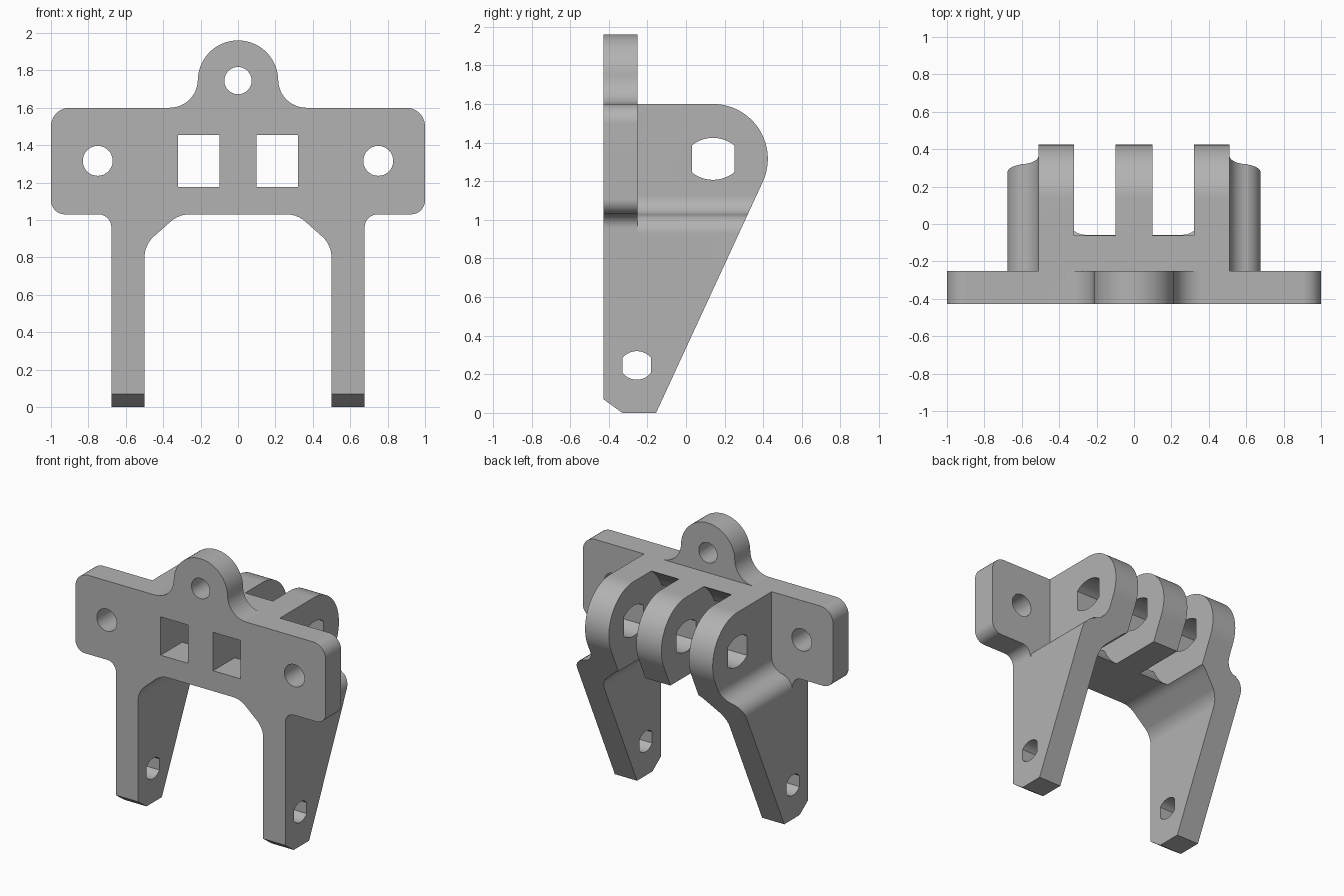
import bpy, bmesh
from math import cos, sin, radians, degrees, asin, hypot, atan2

if "Cube" in bpy.data.objects:
    bpy.data.objects.remove(bpy.data.objects["Cube"])

grey = bpy.data.materials.new("plain grey")
grey.use_nodes = True
grey.diffuse_color = (0.45, 0.45, 0.45, 1)
grey.node_tree.nodes["Principled BSDF"].inputs["Base Color"].default_value = (0.45, 0.45, 0.45, 1)

FRONT, BACK = -0.427, 0.5
PLATE_BACK = -0.25
TOP, UNDER = 1.6, 1.03
PIVOT = (0.14, 1.316)
LUG_R = TOP - PIVOT[1]


def arc(cx, cz, r, a0, a1, n=10):
    """Points on an arc, angles in degrees."""
    return [(cx + r * cos(radians(a0 + (a1 - a0) * i / n)),
             cz + r * sin(radians(a0 + (a1 - a0) * i / n))) for i in range(n + 1)]


def mirrored(half):
    """Close a half outline by mirroring it across x = 0."""
    return half + [(-x, z) for x, z in reversed(half) if abs(x) > 1e-5]


def prism(name, outline, axis, lo, hi):
    """Extrude a front (x, z) outline along y, or a side (y, z) outline along x."""
    bm = bmesh.new()
    place = (lambda p: (p[0], lo, p[1])) if axis == "y" else (lambda p: (lo, p[0], p[1]))
    face = bm.faces.new([bm.verts.new(place(p)) for p in outline])
    moved = bmesh.ops.extrude_face_region(bm, geom=[face])["geom"]
    step = (0, hi - lo, 0) if axis == "y" else (hi - lo, 0, 0)
    bmesh.ops.translate(bm, vec=step, verts=[v for v in moved if isinstance(v, bmesh.types.BMVert)])
    bmesh.ops.remove_doubles(bm, verts=bm.verts, dist=1e-5)
    bmesh.ops.recalc_face_normals(bm, faces=bm.faces)
    mesh = bpy.data.meshes.new(name)
    bm.to_mesh(mesh)
    bm.free()
    mesh.materials.append(grey)
    ob = bpy.data.objects.new(name, mesh)
    bpy.context.collection.objects.link(ob)
    return ob


def combine(target, tool, operation):
    """Apply a boolean and discard the tool."""
    bpy.context.view_layer.objects.active = target
    mod = target.modifiers.new("shape", "BOOLEAN")
    mod.operation, mod.solver, mod.object = operation, "EXACT", tool
    bpy.ops.object.modifier_apply(modifier=mod.name)
    bpy.data.objects.remove(tool)


def barrel(cy, cz, w, h, f):
    """Hole outline with upright flats and bowed top and bottom."""
    s = h - f
    r = (w * w + s * s) / (2 * s)
    a = degrees(asin(w / r))
    return (arc(cy, cz + h - r, r, 90 - a, 90 + a) +
            arc(cy, cz - h + r, r, 270 - a, 270 + a))


# Legs and hinge block: arch outline, from the crown down the leg and back up
arch = [(0.0, UNDER)] + arc(0.26, UNDER - 0.15, 0.15, 90, 45, 5) + arc(0.35, 0.8, 0.15, 45, 0, 5)
shoulder = arc(0.58, 0.93, 0.097, 0, 90) + arc(0.61, 1.127, 0.1, 270, 180)
block = [*arch, (0.5, -0.1), (0.677, -0.1), *shoulder, (0.51, TOP), (0.0, TOP)]
bracket = prism("hinge_bracket", mirrored(block), "y", FRONT, BACK)

# Side silhouette: sloping back edge tangent to the rounded lug
heel = (-0.155, 0.0)
dy, dz = PIVOT[0] - heel[0], PIVOT[1]
tangent = degrees(atan2(dz, dy) - asin(LUG_R / hypot(dy, dz))) - 90
side = [(FRONT, 0.07), (-0.33, 0.0), heel, *arc(*PIVOT, LUG_R, tangent, 90, 24), (FRONT, TOP)]
combine(bracket, prism("side_shape", side, "x", -0.9, 0.9), "INTERSECT")

# Front plate with rounded corners and a top eye
plate = [(0.0, UNDER), (0.56, UNDER), (0.56, 0.9), (0.677, 0.9)]
plate += arc(0.747, 0.96, 0.07, 180, 90)
plate += arc(0.925, UNDER + 0.075, 0.075, -90, 0)
plate += arc(0.9, TOP - 0.1, 0.1, 0, 90)
plate += arc(0.365, TOP + 0.15, 0.15, 270, 180, 12)
plate += arc(0, 1.745, 0.215, 0, 90, 16)
combine(bracket, prism("front_plate", mirrored(plate), "y", FRONT, PLATE_BACK), "UNION")

# Hinge slots with clearance round the pivot, opening forward as windows
clear, half = 0.348, 0.1385
a = 180 - degrees(asin(half / clear))
keyhole = arc(*PIVOT, clear, -a, a, 48) + [(-0.6, PIVOT[1] + half), (-0.6, PIVOT[1] - half)]
for x in (-0.32, 0.1):
    combine(bracket, prism("slot", keyhole, "x", x, x + 0.22), "DIFFERENCE")

# Screw holes through the plate
for x, z, r in ((-0.75, 1.316, 0.08), (0.75, 1.316, 0.08), (0, 1.745, 0.073)):
    combine(bracket, prism("screw_hole", arc(x, z, r, 0, 348.75, 31), "y", -0.6, -0.1), "DIFFERENCE")

# Pivot hole and leg holes
for hole in (barrel(*PIVOT, 0.11, 0.109, 0.07), barrel(-0.255, 0.246, 0.073, 0.074, 0.04)):
    combine(bracket, prism("pin_hole", hole, "x", -0.9, 0.9), "DIFFERENCE")

# Smooth curved walls, crisp edges
bpy.ops.object.select_all(action="DESELECT")
bracket.select_set(True)
bpy.context.view_layer.objects.active = bracket
bpy.ops.object.shade_smooth_by_angle(angle=radians(25))
weighted = bracket.modifiers.new("clean_shading", "WEIGHTED_NORMAL")
weighted.keep_sharp = True
